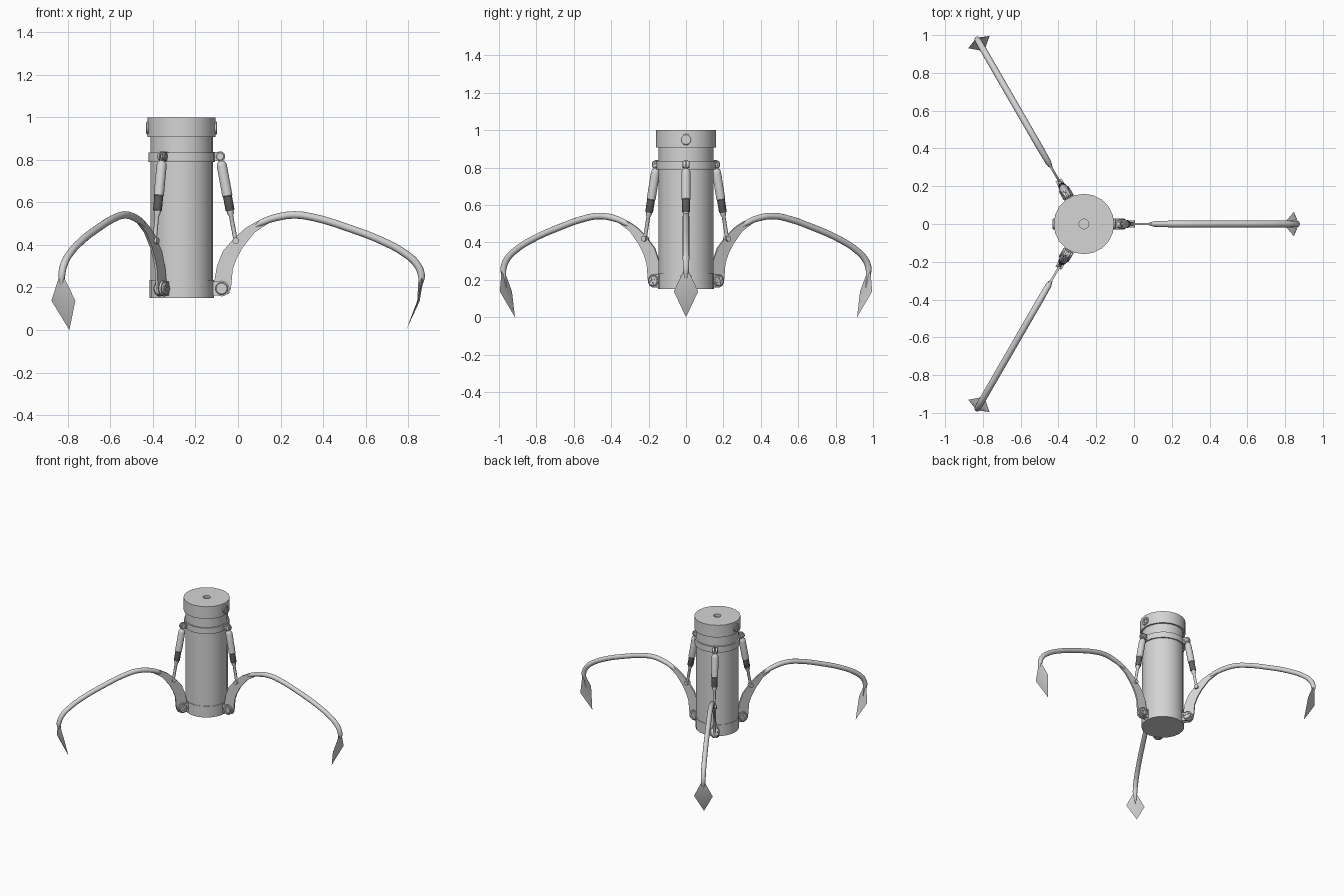
import bpy, bmesh, math
from mathutils import Matrix, Vector

if "Cube" in bpy.data.objects:
    bpy.data.objects.remove(bpy.data.objects["Cube"])

CX = -0.265  # axis of the main body


def material(name, value):
    m = bpy.data.materials.new(name)
    m.diffuse_color = (value, value, value, 1)
    m.use_nodes = True
    m.node_tree.nodes["Principled BSDF"].inputs["Base Color"].default_value = m.diffuse_color
    return m


steel = material("steel grey", 0.66)
dark = material("dark grey", 0.12)


def place(name, mesh, matrix, smooth=True, mat=steel):
    ob = bpy.data.objects.new(name, mesh)
    bpy.context.collection.objects.link(ob)
    ob.matrix_world = matrix
    if not mesh.materials:
        mesh.materials.append(mat)
    if smooth:
        bpy.ops.object.select_all(action='DESELECT')
        ob.select_set(True)
        bpy.context.view_layer.objects.active = ob
        bpy.ops.object.shade_smooth_by_angle(angle=math.radians(35))
    return ob


def from_bm(name, bm, matrix, smooth=True, mat=steel):
    bmesh.ops.recalc_face_normals(bm, faces=bm.faces)
    me = bpy.data.meshes.new(name)
    bm.to_mesh(me)
    bm.free()
    return place(name, me, matrix, smooth, mat)


def lathe(name, profile, start, direction, matrix, sides=16, mat=steel):
    """Turn (radius, distance) pairs about an axis."""
    bm = bmesh.new()
    rings = []
    for r, d in profile:
        rings.append([bm.verts.new((r * math.cos(math.tau * i / sides),
                                    r * math.sin(math.tau * i / sides), d)) for i in range(sides)])
    for a, b in zip(rings, rings[1:]):
        for i in range(sides):
            j = (i + 1) % sides
            bm.faces.new((a[i], a[j], b[j], b[i]))
    bm.faces.new(rings[0])
    bm.faces.new(rings[-1])
    rot = Vector(direction).to_track_quat('Z', 'Y').to_matrix().to_4x4()
    bm.transform(Matrix.Translation(start) @ rot)
    return from_bm(name, bm, matrix, True, mat)


def box(name, lo, hi, matrix):
    bm = bmesh.new()
    bmesh.ops.create_cube(bm, size=1)
    for v in bm.verts:
        v.co = [(l + h) / 2 + c * (h - l) for c, l, h in zip(v.co, lo, hi)]
    return from_bm(name, bm, matrix, False)


def slab(name, outline, half, matrix):
    """Side outline (x, z) given thickness along y."""
    bm = bmesh.new()
    face = bm.faces.new([bm.verts.new((x, -half, z)) for x, z in outline])
    ext = bmesh.ops.extrude_face_region(bm, geom=[face])
    bmesh.ops.translate(bm, vec=(0, 2 * half, 0),
                        verts=[g for g in ext['geom'] if isinstance(g, bmesh.types.BMVert)])
    return from_bm(name, bm, matrix)


base = Matrix.Translation((CX, 0, 0))

# Main body: lower band, barrel, collar, neck and cap with a centre hole
lathe("body", [(0.151, 0.15), (0.151, 0.235), (0.147, 0.235), (0.147, 0.79), (0.157, 0.79),
               (0.157, 0.835), (0.147, 0.835), (0.147, 0.907), (0.16, 0.907), (0.16, 1.0),
               (0.026, 1.0), (0.026, 0.98)], (0, 0, 0), (0, 0, 1), base, 20)

# Cross-head screw, slotted once and shared
I = Matrix.Identity(4)
screw = lathe("screw_template", [(1, 0), (1, 0.28), (0.85, 0.4)], (0, 0, 0), (0, 0, 1), I, 16)
cutters = [box("slot_cutter_a", (-0.7, -0.16, 0.25), (0.7, 0.16, 0.6), I),
           box("slot_cutter_b", (-0.16, -0.7, 0.25), (0.16, 0.7, 0.6), I)]
for c in cutters:
    m = screw.modifiers.new("slot", 'BOOLEAN')
    m.operation, m.object, m.solver = 'DIFFERENCE', c, 'EXACT'
bpy.context.view_layer.update()
screw_mesh = bpy.data.meshes.new_from_object(
    screw.evaluated_get(bpy.context.evaluated_depsgraph_get()))
screw_mesh.name = "screw"
for ob in [screw] + cutters:
    bpy.data.objects.remove(ob)


def add_screw(name, at, direction, size, matrix):
    rot = Vector(direction).to_track_quat('Z', 'Y').to_matrix().to_4x4()
    turn = Matrix.Rotation(math.radians(20), 4, 'Z')
    place(name, screw_mesh, matrix @ Matrix.Translation(at) @ rot @ turn @ Matrix.Scale(size, 4), False)


for s in (1, -1):
    add_screw("cap_screw", (s * 0.155, 0, 0.95), (s, 0, 0), 0.03, base)

PLATE = [(0.232, 0.195), (0.24, 0.285), (0.258, 0.335), (0.287, 0.388), (0.344, 0.459),
         (0.414, 0.505), (0.414, 0.528), (0.356, 0.512), (0.301, 0.48), (0.245, 0.43),
         (0.193, 0.37), (0.166, 0.30), (0.152, 0.223), (0.162, 0.18), (0.187, 0.16), (0.222, 0.17)]
# Centre line of the finger: x, z, radius factor
FINGER = [(0.332, 0.478, 0.15), (0.376, 0.505, 0.9), (0.461, 0.533, 1), (0.536, 0.541, 1),
          (0.612, 0.531, 1), (0.792, 0.477, 1), (0.957, 0.412, 1), (1.05, 0.36, 1),
          (1.103, 0.313, 1), (1.127, 0.26, 0.95), (1.122, 0.21, 0.6), (1.112, 0.16, 0.2)]


def finger(matrix):
    cu = bpy.data.curves.new("finger", 'CURVE')
    cu.dimensions = '3D'
    cu.bevel_depth, cu.bevel_resolution = 0.0175, 4
    cu.resolution_u, cu.use_fill_caps = 5, True
    sp = cu.splines.new('BEZIER')
    sp.bezier_points.add(len(FINGER) - 1)
    for p, (x, z, r) in zip(sp.bezier_points, FINGER):
        p.co, p.radius = (x, 0, z), r
        p.handle_left_type = p.handle_right_type = 'AUTO'
    tmp = bpy.data.objects.new("finger_path", cu)
    bpy.context.collection.objects.link(tmp)
    bpy.context.view_layer.update()
    me = bpy.data.meshes.new_from_object(
        tmp.evaluated_get(bpy.context.evaluated_depsgraph_get()))
    bpy.data.objects.remove(tmp)
    place("finger", me, matrix)


def claw(matrix):
    # Thin kite-shaped blade, slightly fuller along its middle
    bm = bmesh.new()
    outer = [bm.verts.new(c) for c in ((1.138, 0, 0.25), (1.119, 0, 0.135))]
    inner = [bm.verts.new(c) for c in ((1.122, 0, 0.25), (1.107, 0, 0.135))]
    tip = bm.verts.new((1.056, 0, 0.0))
    for s in (1, -1):
        top = bm.verts.new((1.13, s * 0.015, 0.245))
        wing = bm.verts.new((1.112, s * 0.065, 0.138))
        for f in ((outer[0], top, wing, outer[1]), (outer[1], wing, tip),
                  (inner[0], inner[1], wing, top), (inner[1], tip, wing),
                  (outer[0], inner[0], top)):
            bm.faces.new(f)
    from_bm("claw_blade", bm, matrix)


def pivot(name, x, z, r, gap, thick, matrix):
    # Two cheeks tied to the body, with a screw head on each side
    for s in (1, -1):
        lathe(name + "_cheek", [(r, 0), (r, thick)], (x, s * gap, z), (0, s, 0), matrix)
        y = sorted((s * gap, s * (gap + thick)))
        box(name + "_tie", (0.13, y[0], z - r * 0.9), (x, y[1], z + r * 0.9), matrix)
        add_screw(name + "_screw", (x, s * (gap + thick), z), (0, s, 0), r * 0.8, matrix)


TOP, END = Vector((0.181, 0, 0.816)), Vector((0.254, 0, 0.42))
AXIS = (END - TOP).normalized()
LEN = (END - TOP).length

for k in range(3):
    M = base @ Matrix.Rotation(k * math.tau / 3, 4, 'Z')
    slab("arm_plate", PLATE, 0.006, M)
    finger(M)
    claw(M)
    pivot("lower_hinge", 0.188, 0.195, 0.037, 0.007, 0.011, M)
    pivot("upper_hinge", 0.181, 0.816, 0.024, 0.004, 0.007, M)
    # Actuator: body, dark sleeve, rod and end pin
    lathe("actuator_body", [(0.012, 0.0), (0.012, 0.022), (0.022, 0.034), (0.024, 0.045),
                            (0.024, 0.187), (0.02, 0.192)], TOP, AXIS, M)
    lathe("actuator_sleeve", [(0.021, 0.188), (0.021, 0.255), (0.018, 0.26)], TOP, AXIS, M, 16, dark)
    lathe("actuator_rod", [(0.016, 0.258), (0.016, 0.272), (0.01, 0.285), (0.01, LEN)], TOP, AXIS, M, 12)
    lathe("rod_pin", [(0.015, 0), (0.015, 0.036)], END - Vector((0, 0.018, 0)), (0, 1, 0), M, 12)
